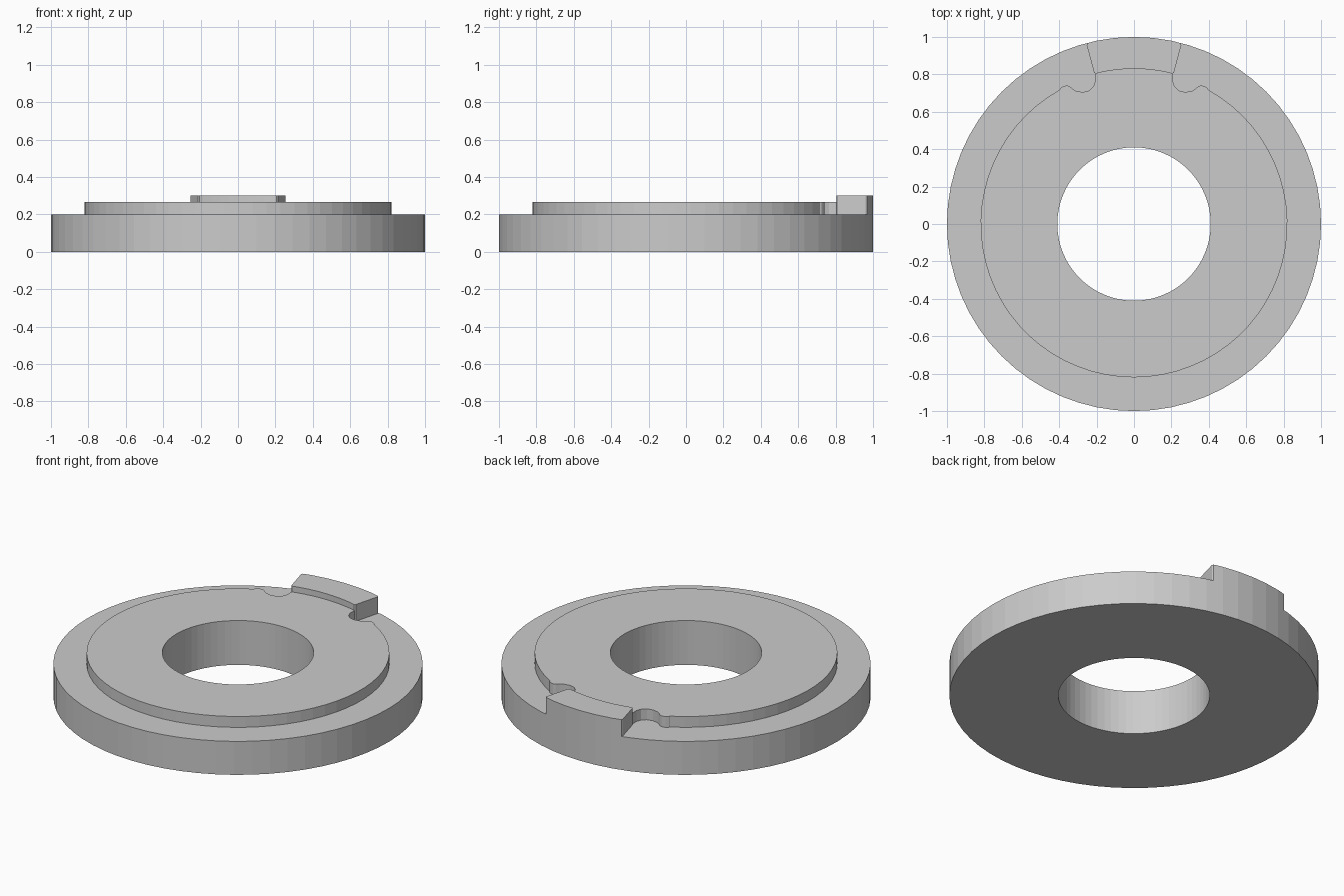
import bpy, bmesh
from math import cos, sin, radians

if "Cube" in bpy.data.objects:
    bpy.data.objects.remove(bpy.data.objects["Cube"])


def arc(radius, start, end, steps):
    """Points on an arc, both ends included, angles in degrees."""
    angles = [radians(start + (end - start) * i / steps) for i in range(steps + 1)]
    return [(radius * cos(a), radius * sin(a)) for a in angles]


def prism(name, outline, z0, z1, hole=None):
    """Extrude a closed outline; an optional hole must have as many points."""
    bm = bmesh.new()

    def ring(points, z):
        return [bm.verts.new((x, y, z)) for x, y in points]

    def band(a, b):
        for i in range(len(a)):
            j = (i + 1) % len(a)
            bm.faces.new((a[i], a[j], b[j], b[i]))

    low, high = ring(outline, z0), ring(outline, z1)
    band(low, high)
    if hole:
        hole_low, hole_high = ring(hole, z0), ring(hole, z1)
        band(hole_high, hole_low)
        band(high, hole_high)
        band(hole_low, low)
    else:
        bm.faces.new(low)
        bm.faces.new(high)
    bmesh.ops.recalc_face_normals(bm, faces=bm.faces)
    mesh = bpy.data.meshes.new(name)
    bm.to_mesh(mesh)
    bm.free()
    obj = bpy.data.objects.new(name, mesh)
    bpy.context.collection.objects.link(obj)
    return obj


def combine(target, other, operation):
    """Apply a boolean and discard the helper."""
    mod = target.modifiers.new(operation, 'BOOLEAN')
    mod.operation, mod.object, mod.solver = operation, other, 'EXACT'
    bpy.context.view_layer.objects.active = target
    bpy.ops.object.modifier_apply(modifier=mod.name)
    bpy.data.objects.remove(other)


def mirrored(points):
    return [(-x, y) for x, y in reversed(points)]


SIDES = 64

# Oversized base disc, trimmed to its true radius at the end
washer = prism("locking_washer", arc(1.1, 0, 360, SIDES)[:-1], 0, 0.2)

# Raised plate with a rounded relief notch on each side of the tab
notch = [(0.19, 0.86), (0.208, 0.80), (0.207, 0.765), (0.217, 0.735),
         (0.24, 0.713), (0.275, 0.705), (0.31, 0.711), (0.33, 0.724),
         (0.345, 0.737), (0.36, 0.741), (0.38, 0.736), (0.394, 0.725)]
rim = arc(0.82, 61, -241, 56)
plate = prism("raised_plate", notch + rim + mirrored(notch), 0.1, 0.265)
combine(washer, plate, 'UNION')

# Tab on the rear rim, reaching past the rim before trimming
side = [(0.205, 0.803), (0.213, 0.808), (0.247, 0.935),
        (0.253, 0.957), (0.249, 0.97), (0.249, 1.04)]
inner_edge = arc(0.83, 103, 77, 8)
tab = prism("rear_tab", inner_edge + side + mirrored(side), 0.1, 0.3)
combine(washer, tab, 'UNION')

# Trim outer wall and bore together
envelope = prism("envelope", arc(1, 0, 360, SIDES)[:-1], -0.2, 0.5,
                 hole=arc(0.41, 0, 360, SIDES)[:-1])
combine(washer, envelope, 'INTERSECT')
